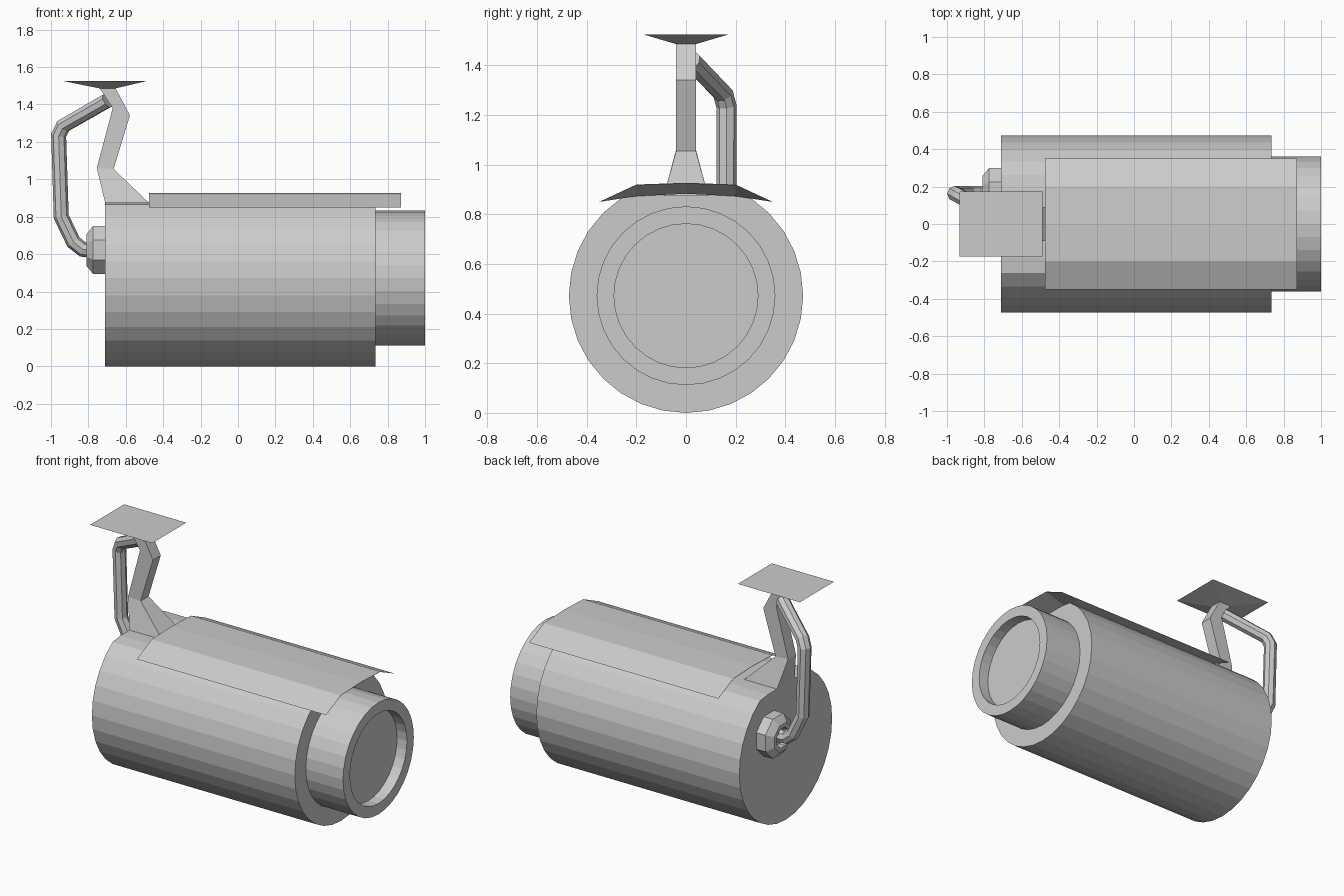
import bpy
import bmesh
from math import sin, cos, tau

if "Cube" in bpy.data.objects:
    bpy.data.objects.remove(bpy.data.objects["Cube"], do_unlink=True)

grey = bpy.data.materials.new("light_grey")
grey.use_nodes = True
COLOUR = (0.6, 0.6, 0.6, 1)
grey.diffuse_color = COLOUR
grey.node_tree.nodes["Principled BSDF"].inputs["Base Color"].default_value = COLOUR


def loft(name, rings):
    """Skin a closed solid through rings of equal point count."""
    bm = bmesh.new()
    loops = [[bm.verts.new(p) for p in ring] for ring in rings]
    for a, b in zip(loops, loops[1:]):
        for i in range(len(a)):
            j = (i + 1) % len(a)
            bm.faces.new((a[i], a[j], b[j], b[i]))
    bm.faces.new(loops[0])
    bm.faces.new(loops[-1])
    bmesh.ops.recalc_face_normals(bm, faces=bm.faces)
    mesh = bpy.data.meshes.new(name)
    bm.to_mesh(mesh)
    bm.free()
    mesh.materials.append(grey)
    obj = bpy.data.objects.new(name, mesh)
    bpy.context.collection.objects.link(obj)
    return obj


def circle(x, r, y=0, z=0.472, sides=32, turn=0.0, top=9):
    """Ring around the x axis, flattened above the height top."""
    angles = [tau * (i + turn) / sides for i in range(sides)]
    return [(x, y + r * sin(a), min(z + r * cos(a), top)) for a in angles]


def box_ring(x0, x1, y, z0, z1):
    return [(x0, -y, z0), (x1, -y, z1), (x1, y, z1), (x0, y, z0)]


# Main housing with a flattened top
loft("housing", [circle(x, 0.472, top=0.875) for x in (-0.71, 0.735)])

# Lens barrel with recessed glass
loft("lens_barrel", [circle(x, r) for x, r in
                     ((0.7, 0.36), (1.0, 0.36), (1.0, 0.29), (0.93, 0.29))])

# Sun hood: thin at the rim, thicker where it meets the housing
UPPER = [(-0.35, 0.85), (-0.2, 0.92), (0, 0.927), (0.2, 0.92), (0.35, 0.85)]
LOWER = [(0.2, 0.873), (0, 0.883), (-0.2, 0.873)]
RIM = [(y, z - 0.002) for y, z in UPPER[3:0:-1]]
loft("sun_hood", [[(x, y, z) for y, z in UPPER + under] for x, under in
                  ((-0.475, RIM), (-0.4, LOWER), (0.735, LOWER), (0.872, RIM))])

# Cranked mounting arm with a flared foot
loft("mount_arm", [box_ring(-0.71, -0.475, 0.09, 0.873, 0.873),
                   box_ring(-0.755, -0.665, 0.04, 1.06, 1.055),
                   box_ring(-0.67, -0.578, 0.04, 1.38, 1.342),
                   box_ring(-0.74, -0.655, 0.04, 1.488, 1.488)])

# Ceiling plate tapering down to the arm
loft("ceiling_plate", [box_ring(-0.74, -0.655, 0.04, 1.486, 1.486),
                       box_ring(-0.932, -0.49, 0.173, 1.525, 1.525)])

# Octagonal cable gland with a chamfered, hollow end
loft("cable_gland", [circle(x, r, 0.172, 0.622, 8, 0.5) for x, r in
                     ((-0.70, 0.138), (-0.775, 0.138), (-0.81, 0.092),
                      (-0.81, 0.065), (-0.77, 0.065))])

# Cable from the gland up to the arm
curve = bpy.data.curves.new("cable", "CURVE")
curve.dimensions = "3D"
curve.bevel_depth = 0.041
curve.bevel_resolution = 2
curve.use_fill_caps = True
PATH = [(-0.76, 0.163, 0.622), (-0.83, 0.163, 0.625), (-0.88, 0.163, 0.665),
        (-0.945, 0.163, 0.8), (-0.959, 0.163, 1.235), (-0.935, 0.15, 1.285),
        (-0.70, 0.02, 1.42)]
spline = curve.splines.new("POLY")
spline.points.add(len(PATH) - 1)
for point, co in zip(spline.points, PATH):
    point.co = (*co, 1)
spline.use_smooth = False
curve.materials.append(grey)
bpy.context.collection.objects.link(bpy.data.objects.new("cable", curve))
